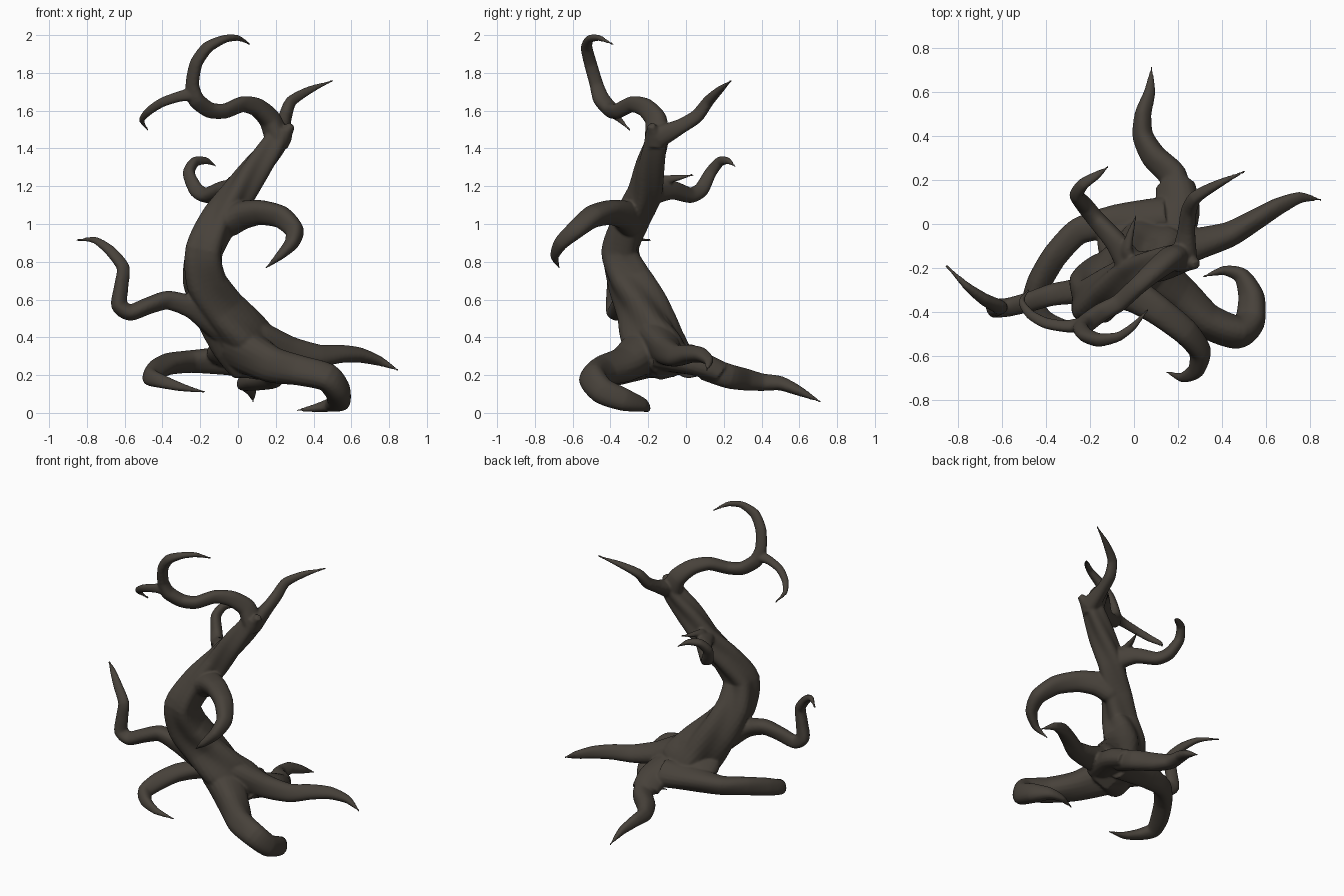
import bpy, bmesh, math
from mathutils import Vector

bark = bpy.data.materials.new("dark bark")
bark.diffuse_color = (0.064, 0.054, 0.043, 1)

bm = bmesh.new()


def spline(pts, steps=6, kink=0.35):
    """Catmull-Rom through (x, y, z, radius) points, pulled towards straight segments."""
    p = [Vector(q) for q in pts]
    p = [p[0] * 2 - p[1]] + p + [p[-1] * 2 - p[-2]]
    out = []
    for i in range(1, len(p) - 2):
        a, b, c, d = p[i - 1:i + 3]
        for s in range(steps):
            t = s / steps
            curve = 0.5 * (2 * b + (c - a) * t + (2 * a - 5 * b + 4 * c - d) * t * t
                           + (3 * b - a - 3 * c + d) * t ** 3)
            out.append(curve.lerp(b.lerp(c, t), kink))
    return out + [p[-2]]


def limb(pts, ridge=0.07, twist=7.0, lobes=3, sides=20, flat=1.0):
    """Tapered tube with ridges that wind around it; flat squashes its height."""
    path = spline(pts)
    pos = [q.to_3d() for q in path]
    n = len(pos)
    up, prev, rings, run = None, None, [], 0.0
    for i in range(n):
        tan = (pos[min(i + 1, n - 1)] - pos[max(i - 1, 0)]).normalized()
        if up is None:
            up = tan.orthogonal().normalized()
        else:
            up = prev.rotation_difference(tan) @ up
            run += (pos[i] - pos[i - 1]).length
        prev = tan
        side = tan.cross(up)
        r = max(path[i].w, 0.007)
        ring = []
        for k in range(sides):
            a = math.tau * k / sides
            rr = r * (1 + ridge * math.cos(lobes * a + twist * run))
            off = (up * math.cos(a) + side * math.sin(a)) * rr
            off.z *= flat
            ring.append(bm.verts.new(pos[i] + off))
        rings.append(ring)
    for r0, r1 in zip(rings, rings[1:]):
        for k in range(sides):
            j = (k + 1) % sides
            bm.faces.new((r0[k], r0[j], r1[j], r1[k]))
    bm.faces.new(rings[0][::-1])
    bm.faces.new(rings[-1])


# trunk
limb([(0.15, -0.1, 0.21, 0.06), (0.1, -0.12, 0.29, 0.15), (0.01, -0.18, 0.4, 0.15),
      (-0.1, -0.23, 0.55, 0.13), (-0.175, -0.3, 0.7, 0.118), (-0.18, -0.35, 0.86, 0.103),
      (-0.1, -0.29, 1.02, 0.092), (0, -0.22, 1.16, 0.084), (0.1, -0.19, 1.3, 0.078),
      (0.19, -0.16, 1.42, 0.066), (0.23, -0.15, 1.5, 0.058)], 0.12, 9, 4, 32)
# broken stub beside the fork
limb([(0.22, -0.16, 1.42, 0.05), (0.25, -0.17, 1.48, 0.04), (0.285, -0.185, 1.525, 0.02)])
# crown branch with curled tip
limb([(0.21, -0.15, 1.45, 0.065), (0.17, -0.155, 1.55, 0.058), (0.1, -0.21, 1.615, 0.05),
      (0.02, -0.28, 1.635, 0.042), (-0.07, -0.36, 1.6, 0.04), (-0.15, -0.4, 1.605, 0.042),
      (-0.22, -0.45, 1.66, 0.044), (-0.24, -0.475, 1.74, 0.036), (-0.22, -0.505, 1.85, 0.034),
      (-0.16, -0.525, 1.935, 0.031), (-0.07, -0.51, 1.98, 0.022), (0, -0.46, 1.985, 0.016),
      (0.065, -0.385, 1.95, 0.004)])
# crown side twig
limb([(-0.22, -0.46, 1.69, 0.038), (-0.31, -0.465, 1.675, 0.028), (-0.4, -0.45, 1.645, 0.025),
      (-0.47, -0.41, 1.6, 0.022), (-0.51, -0.35, 1.55, 0.015), (-0.475, -0.295, 1.495, 0.003)])
# upper right branch
limb([(0.23, -0.15, 1.46, 0.06), (0.24, -0.03, 1.515, 0.04), (0.25, 0.06, 1.57, 0.036),
      (0.28, 0.12, 1.65, 0.03), (0.38, 0.18, 1.71, 0.02), (0.505, 0.24, 1.76, 0.003)])
# rear curled branch
limb([(0, -0.2, 1.17, 0.07), (-0.08, -0.08, 1.18, 0.05), (-0.17, 0.02, 1.15, 0.041),
      (-0.22, 0.08, 1.18, 0.039), (-0.26, 0.13, 1.27, 0.032), (-0.23, 0.18, 1.33, 0.027),
      (-0.17, 0.22, 1.335, 0.019), (-0.115, 0.26, 1.305, 0.003)])
# rear twig
limb([(0.0, -0.2, 1.18, 0.05), (-0.03, -0.12, 1.23, 0.026), (-0.015, -0.04, 1.245, 0.016),
      (0.01, 0.04, 1.26, 0.004)])
# front hooked branch
limb([(-0.12, -0.3, 0.96, 0.06), (-0.06, -0.3, 1.01, 0.08), (0.02, -0.33, 1.05, 0.076),
      (0.12, -0.4, 1.065, 0.066),
      (0.23, -0.49, 1.04, 0.06), (0.3, -0.58, 0.97, 0.05), (0.285, -0.66, 0.9, 0.038),
      (0.22, -0.695, 0.83, 0.023), (0.145, -0.67, 0.765, 0.003)])
# left branch with upturned end
limb([(-0.08, -0.21, 0.46, 0.1), (-0.24, -0.3, 0.56, 0.06), (-0.37, -0.32, 0.6, 0.05),
      (-0.47, -0.35, 0.57, 0.045), (-0.57, -0.375, 0.53, 0.043), (-0.63, -0.38, 0.57, 0.043),
      (-0.62, -0.38, 0.67, 0.038), (-0.61, -0.375, 0.77, 0.034), (-0.68, -0.34, 0.86, 0.028),
      (-0.76, -0.28, 0.915, 0.018), (-0.855, -0.185, 0.915, 0.003)])
# right root
limb([(-0.06, -0.2, 0.5, 0.09), (0.11, -0.15, 0.395, 0.095), (0.27, -0.1, 0.33, 0.075),
      (0.43, -0.05, 0.3, 0.058), (0.55, 0.02, 0.31, 0.048), (0.65, 0.08, 0.305, 0.04),
      (0.75, 0.12, 0.275, 0.026), (0.85, 0.11, 0.225, 0.003)])
# front right root, curling back along the ground
limb([(0.0, -0.18, 0.36, 0.13), (0.19, -0.32, 0.255, 0.095), (0.33, -0.44, 0.22, 0.08),
      (0.47, -0.49, 0.185, 0.075), (0.53, -0.44, 0.115, 0.069), (0.535, -0.33, 0.068, 0.06),
      (0.49, -0.235, 0.042, 0.038), (0.41, -0.21, 0.025, 0.022), (0.31, -0.24, 0.013, 0.004)])
# rear root, a flattened sheet where it leaves the trunk
limb([(0.13, -0.12, 0.31, 0.14), (0.2, 0.06, 0.26, 0.105), (0.19, 0.18, 0.21, 0.09)],
     flat=0.6)
limb([(0.2, 0.1, 0.24, 0.065), (0.18, 0.22, 0.195, 0.064), (0.09, 0.31, 0.175, 0.058),
      (0.04, 0.4, 0.16, 0.047), (0.04, 0.5, 0.155, 0.038),
      (0.07, 0.6, 0.115, 0.026), (0.08, 0.715, 0.058, 0.003)])
# left root
limb([(0.14, 0.03, 0.27, 0.09), (-0.08, 0.01, 0.28, 0.075), (-0.25, -0.03, 0.275, 0.06),
      (-0.36, -0.14, 0.26, 0.058), (-0.43, -0.26, 0.225, 0.056), (-0.46, -0.36, 0.19, 0.047),
      (-0.4, -0.43, 0.165, 0.036), (-0.3, -0.46, 0.135, 0.022), (-0.17, -0.45, 0.11, 0.003)])
# web between trunk and left root
limb([(-0.05, -0.17, 0.36, 0.08), (-0.06, -0.08, 0.31, 0.1), (0.05, 0.02, 0.27, 0.08)], flat=0.7)

bmesh.ops.recalc_face_normals(bm, faces=bm.faces)
mesh = bpy.data.meshes.new("twisted_tree")
bm.to_mesh(mesh)
bm.free()
mesh.materials.append(bark)
tree = bpy.data.objects.new("twisted_tree", mesh)
bpy.context.collection.objects.link(tree)

# fuse all limbs into one skin and soften the joints
fuse = tree.modifiers.new("fuse", 'REMESH')
fuse.mode = 'VOXEL'
fuse.voxel_size = 0.008
fuse.use_smooth_shade = True
soften = tree.modifiers.new("soften", 'SMOOTH')
soften.factor = 0.5
soften.iterations = 4
